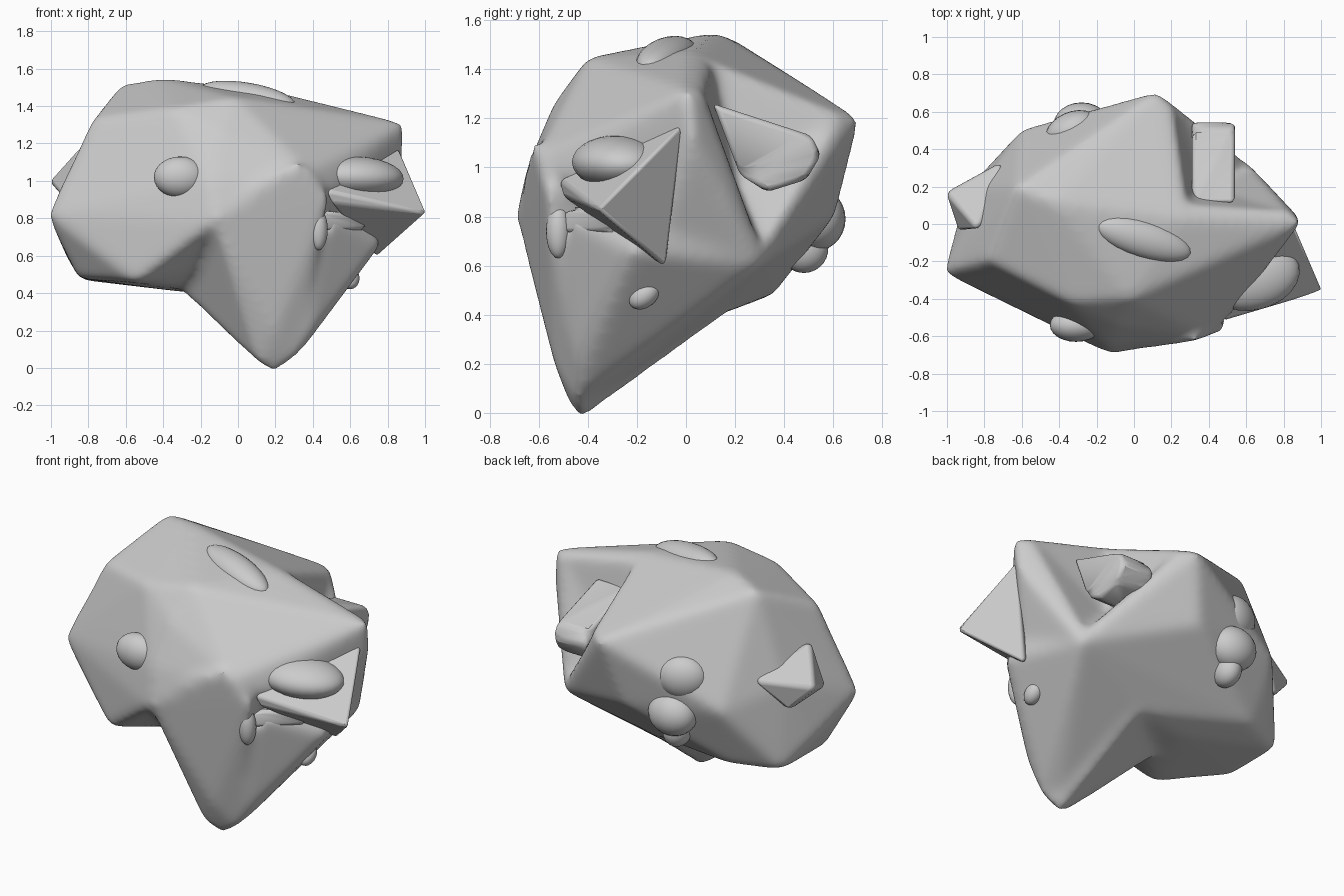
import bpy, bmesh

if "Cube" in bpy.data.objects:
    bpy.data.objects.remove(bpy.data.objects["Cube"])


def smooth(ob, angle=0.7):
    bpy.ops.object.select_all(action='DESELECT')
    ob.select_set(True)
    bpy.context.view_layer.objects.active = ob
    bpy.ops.object.shade_smooth_by_angle(angle=angle)


def hull(name, *groups, bevel=0.0):
    """One object made of one or more convex lumps."""
    me = bpy.data.meshes.new(name)
    bm = bmesh.new()
    for pts in groups:
        part = bmesh.new()
        vs = [part.verts.new(p) for p in pts]
        bmesh.ops.convex_hull(part, input=vs)
        junk = [v for v in vs if not v.link_faces]
        bmesh.ops.delete(part, geom=junk, context='VERTS')
        bmesh.ops.recalc_face_normals(part, faces=part.faces)
        tmp = bpy.data.meshes.new("tmp")
        part.to_mesh(tmp)
        part.free()
        bm.from_mesh(tmp)
        bpy.data.meshes.remove(tmp)
    bm.to_mesh(me)
    bm.free()
    ob = bpy.data.objects.new(name, me)
    bpy.context.collection.objects.link(ob)
    if bevel:
        m = ob.modifiers.new("bevel", 'BEVEL')
        m.width, m.segments, m.limit_method = bevel, 3, 'NONE'
        smooth(ob)
    return ob


def lump(name, loc, radii, rot=(0, 0, 0)):
    bpy.ops.mesh.primitive_uv_sphere_add(segments=24, ring_count=14, location=loc, rotation=rot)
    ob = bpy.context.object
    ob.name, ob.scale = name, radii
    smooth(ob)
    return ob


# Main rock, the pointed foot and the right flank
rock = [(-.63, .2, 1.52), (-.42, .12, 1.555), (-.02, -.4, 1.45), (.25, .03, 1.47), (.9, .01, 1.31),
        (.89, .03, 1.12), (.12, .71, 1.2), (.64, .3, .6), (-1.02, -.26, .82), (-.85, -.17, .48),
        (-.55, -.48, .46), (-.12, -.7, .78), (-.25, .1, .4), (.1, .15, .4), (-.82, .2, .98),
        (-.6, .51, .86), (-.93, .08, .62), (.02, .61, .8), (.38, -.6, 1.05), (-.78, -.2, 1.33),
        (-.84, .25, .47), (-.56, .36, .48), (-.35, -.42, 1.39), (.5, -.51, .96), (-.25, .5, .66),
        (-.1, -.54, 1.26), (-.15, -.65, 1.0), (.62, -.3, 1.06), (.73, -.12, .72)]
foot = [(.2, -.43, -.035), (.11, -.47, .02), (.3, -.45, .04), (-.12, -.69, .78), (.1, -.65, 1.0), (.34, -.63, 1.12),
        (.5, -.57, .92), (-.38, -.15, .48), (.1, .17, .4), (.3, -.2, .8), (.2, -.54, .2)]
flank = [(.4, -.45, .2), (.36, -.52, .5), (.77, -.22, .66), (.64, .3, .6), (.5, -.48, .8),
         (.1, .16, .41), (.74, -.1, .8), (.22, -.4, .03), (.32, -.45, .06)]
body = hull("rock_body", rock, foot, flank)

# Hollow in the back right side
cutter = hull("hollow_cutter", [(.27, .09, 1.5), (.2, .66, 1.22), (.83, .06, 1.34), (.61, .3, .68),
                                (.37, .2, .92), (.3, .1, 1.8), (.3, .9, 1.7), (1.2, .07, 1.8), (1.2, .95, 1.2)])
cutter.hide_render = True
cutter.hide_viewport = True


def remesh(ob):
    m = ob.modifiers.new("remesh", 'REMESH')
    m.mode, m.voxel_size, m.use_smooth_shade = 'VOXEL', 0.016, True


remesh(body)
cut = body.modifiers.new("hollow", 'BOOLEAN')
cut.operation, cut.object = 'DIFFERENCE', cutter
remesh(body)
soft = body.modifiers.new("soften", 'SMOOTH')
soft.factor, soft.iterations = 0.5, 45

# Sharp plates on both sides
hull("right_spike", [(.47, -.52, .95), (.5, -.5, .88), (1.01, -.36, .83), (.86, -.01, 1.18),
                     (.74, -.08, .59), (.6, -.15, .85)], bevel=.015)
hull("left_spike", [(-1.01, .17, 1.0), (-.7, .34, 1.03), (-.84, -.03, 1.19), (-.94, -.04, .92),
                    (-.86, .22, .84), (-.68, .1, 1.0)], bevel=.02)

# Rounded triangular block sitting in the hollow
tri = [(.11, 1.26), (.51, 1.13), (.55, 1.05), (.49, .95), (.33, .9), (.22, .97)]
hull("hollow_block", [(x, y, z) for x in (.31, .54) for y, z in tri], bevel=.03)

# Rounded lumps on the surface
lump("front_lump", (-.31, -.54, 1.02), (.14, .09, .11))
lump("top_lump", (.05, -.08, 1.45), (.27, .1, .075), (0, .16, -.3))
lump("right_lump", (.64, -.28, 1.02), (.25, .18, .11), (0, .04, .25))
lump("back_upper_lump", (-.33, .5, 1.02), (.15, .1, .13), (0, 0, .4))
lump("back_lower_lump", (-.28, .53, .79), (.15, .12, .13))
lump("back_tail_lump", (-.28, .48, .67), (.08, .1, .1), (.5, 0, 0))
lump("small_front_lump", (.43, -.52, .74), (.05, .05, .11))
lump("small_side_lump", (.6, -.17, .48), (.05, .07, .05), (.7, 0, 0))
hull("right_under_ledge", [(.45, -.5, .84), (.45, -.5, .73), (.7, -.3, .74), (.7, -.3, .82),
                           (.5, -.2, .84), (.5, -.2, .72)], bevel=.02)
